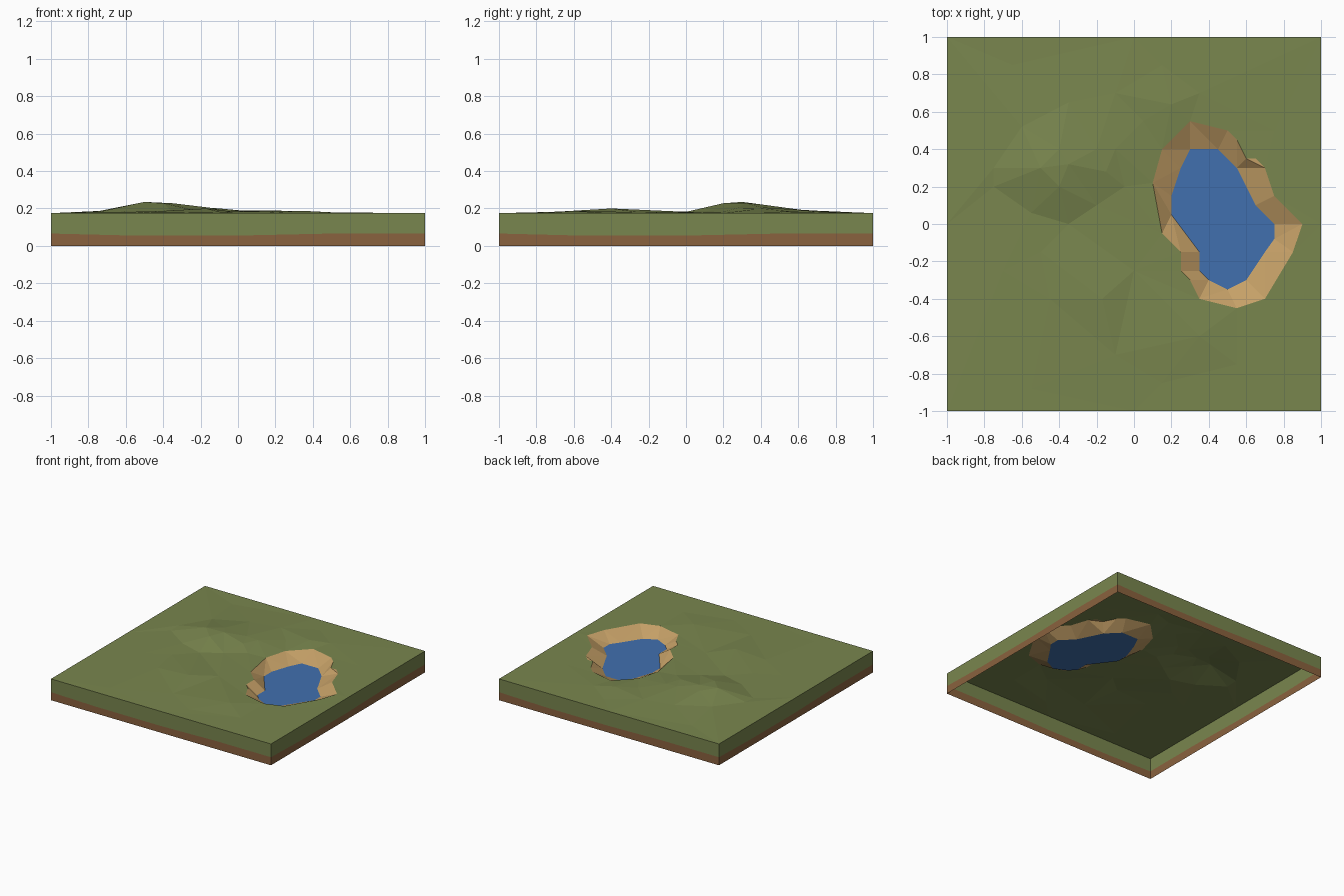
import bpy
from mathutils import Vector
from mathutils.geometry import delaunay_2d_cdt

if "Cube" in bpy.data.objects:
    bpy.data.objects.remove(bpy.data.objects["Cube"])

TOP, WATER = 0.175, 0.115


def material(name, rgb):
    lin = [((c / 255 + 0.055) / 1.055) ** 2.4 for c in rgb]
    m = bpy.data.materials.new(name)
    m.diffuse_color = (*lin, 1)
    m.use_nodes = True
    m.node_tree.nodes["Principled BSDF"].inputs["Base Color"].default_value = m.diffuse_color
    return m


GRASS = material("grass green", (121, 134, 78))
SOIL = material("soil brown", (138, 98, 62))
SAND = material("sand", (197, 160, 103))
BLUE = material("water blue", (65, 112, 175))


def make(name, verts, faces, mat):
    used = sorted({i for f in faces for i in f})
    index = {old: new for new, old in enumerate(used)}
    me = bpy.data.meshes.new(name)
    me.from_pydata([verts[i] for i in used], [],
                   [[index[i] for i in f] for f in faces])
    me.materials.append(mat)
    ob = bpy.data.objects.new(name, me)
    bpy.context.collection.objects.link(ob)


def inside(p, loop):
    hit = False
    for (ax, ay), (bx, by) in zip(loop, loop[1:] + loop[:1]):
        if (ay > p[1]) != (by > p[1]):
            if p[0] < ax + (p[1] - ay) * (bx - ax) / (by - ay):
                hit = not hit
    return hit


# Outer edge of the sandy bank, and the waterline
rim = [(.3, .55), (.5, .5), (.55, .45), (.6, .35), (.65, .35), (.7, .3),
       (.75, .15), (.9, 0), (.85, -.15), (.7, -.4), (.55, -.45), (.35, -.4),
       (.3, -.3), (.25, -.25), (.25, -.15), (.15, -.05), (.1, .22), (.15, .4)]
pond = [(.3, .4), (.45, .4), (.55, .3), (.65, .1), (.75, 0), (.75, -.08),
        (.7, -.15), (.6, -.3), (.5, -.35), (.4, -.3), (.35, -.25),
        (.35, -.15), (.2, .05), (.2, .15), (.25, .3)]
border = [(-1, -1), (0, -1), (1, -1), (1, 0), (1, 1), (0, 1), (-1, 1), (-1, 0)]

# Low hills on the grass
hills = [(-.5, .3, .235), (-.4, .2, .228), (-.35, .32, .228), (-.4, .4, .222),
         (-.6, .52, .193), (-.35, .65, .188), (-.2, .4, .206), (-.15, .28, .204),
         (.05, .55, .185), (-.1, .4, .2), (-.05, .2, .182), (-.2, .1, .183),
         (-.35, 0, .182), (-.55, .06, .184), (-.75, .2, .18), (-.75, .3, .185),
         (-.7, -.25, .18), (-.45, -.4, .184), (-.17, -.4, .2), (-.5, -.15, .182),
         (0, -.25, .18), (-.1, -.7, .182), (-.55, -.88, .176), (.15, -.85, .176),
         (.35, -.6, .187), (.55, -.75, .176), (.2, .64, .19), (.35, .7, .18),
         (-.1, .7, .188), (-.65, .85, .176), (.15, .85, .177), (.75, .5, .176),
         (.9, -.3, .176)]

# One triangulated sheet, constrained to the bank and water outlines
xy, z, edges = [], [], []
for loop, height in ((border, TOP), (rim, .177), (pond, WATER)):
    n = len(xy)
    edges += [(n + i, n + (i + 1) % len(loop)) for i in range(len(loop))]
    xy += [Vector(p) for p in loop]
    z += [height] * len(loop)
xy += [Vector(p[:2]) for p in hills]
z += [p[2] for p in hills]
out, _, tris, orig, _, _ = delaunay_2d_cdt(xy, edges, [], 0, 1e-5)
verts = [(v.x, v.y, z[orig[i][0]] if orig[i] else TOP) for i, v in enumerate(out)]

groups = {"grass": [], "bank": [], "water": []}
for t in tris:
    c = sum((Vector(out[i]) for i in t), Vector((0, 0))) / 3
    key = "water" if inside(c, pond) else "bank" if inside(c, rim) else "grass"
    groups[key].append(list(t))
make("grass_top", verts, groups["grass"], GRASS)
make("sandy_bank", verts, groups["bank"], SAND)
make("pond_water", verts, groups["water"], BLUE)

# Four thin side walls: soil below a wavy line, turf above; open underneath
wave = [(-1, .066), (-.6, .056), (0, .055), (.5, .066), (1, .066)]
pts = []
for turn in ((1, 0), (0, 1), (-1, 0), (0, -1)):
    cx, sx = turn
    for t, h in wave[:-1]:
        pts.append((t * cx + sx, t * sx - cx, h))
n = len(pts)
side = [(x, y, 0) for x, y, h in pts] + pts + [(x, y, TOP) for x, y, h in pts]


def band(row):
    return [[row * n + i, row * n + (i + 1) % n,
             (row + 1) * n + (i + 1) % n, (row + 1) * n + i] for i in range(n)]


make("soil_sides", side, band(0), SOIL)
make("turf_sides", side, band(1), GRASS)
